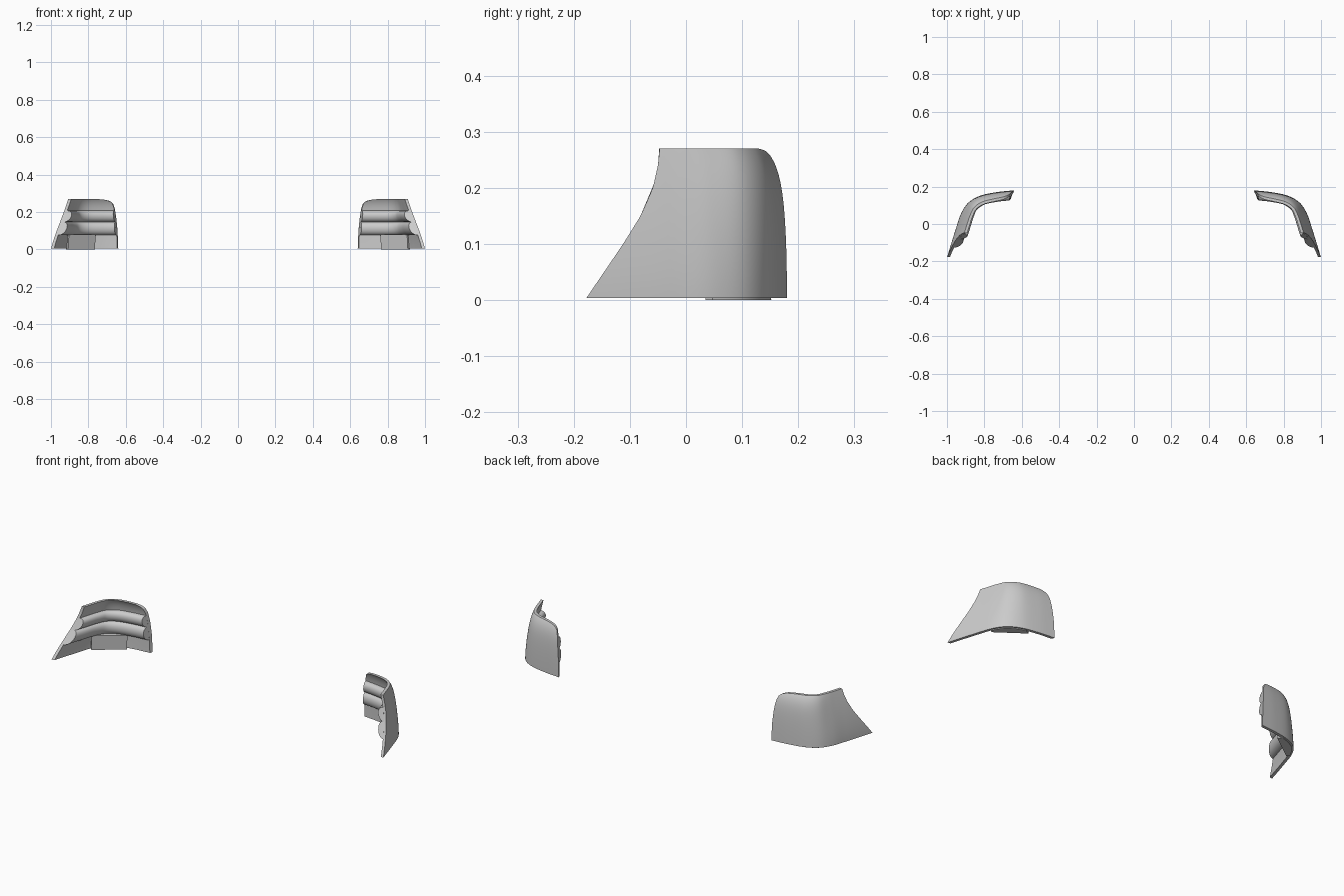
import bpy, bmesh, math
from mathutils import Vector

if "Cube" in bpy.data.objects:
    bpy.data.objects.remove(bpy.data.objects["Cube"])

H = 0.27
# plan of the outer face at ground level, front tip to back end
PLAN = [Vector(p) for p in [(1.0, -.18), (.976, -.10), (.951, -.02), (.925, .055),
                            (.885, .115), (.82, .152), (.73, .171), (.64, .18)]]
FRONT_Y = [(0, -.18), (.05, -.146), (.10, -.112), (.15, -.081), (.20, -.059), (.24, -.050), (.27, -.047)]
BACK_X = [(0, .64), (.10, .644), (.17, .651), (.22, .659), (.245, .668), (.258, .683), (.266, .712), (.27, .775)]


def table(t, z):
    z = min(max(z, t[0][0]), t[-1][0])
    for (a, p), (b, q) in zip(t, t[1:]):
        if z <= b:
            return p + (q - p) * (z - a) / (b - a)


def plan(u):
    # Catmull-Rom through the plan points
    n = len(PLAN) - 1
    i = min(int(u * n), n - 1)
    t = u * n - i
    b, c = PLAN[i], PLAN[i + 1]
    a = PLAN[i - 1] if i else 2 * b - c
    d = PLAN[i + 2] if i + 2 <= n else 2 * c - b
    return 0.5 * (2 * b + (c - a) * t + (2 * a - 5 * b + 4 * c - d) * t * t + (3 * b - a - 3 * c + d) * t ** 3)


def surf(u, z, depth=0):
    # leaning surface point, pushed inward by depth; the back leans less than the front
    u = min(max(u, 0), 1)
    t = (plan(min(u + .01, 1)) - plan(max(u - .01, 0))).normalized()
    inward = Vector((-t.y, t.x))
    w = min(max((u - .35) / .4, 0), 1)
    w = w * w * (3 - 2 * w)
    h = max(z, 0) / H
    lean = (1 - w) * .05 * h ** 1.6 + w * (.014 * h ** 2.5 + .02 * h ** 8)
    p = plan(u) + inward * (depth + lean)
    return Vector((p.x, p.y, z))


def solve(test):
    lo, hi = 0.0, 1.0
    for _ in range(25):
        m = (lo + hi) / 2
        lo, hi = (m, hi) if test(m) else (lo, m)
    return lo


def finish(name, bm, angle):
    bmesh.ops.recalc_face_normals(bm, faces=bm.faces)
    me = bpy.data.meshes.new(name)
    bm.to_mesh(me)
    bm.free()
    ob = bpy.data.objects.new(name, me)
    bpy.context.collection.objects.link(ob)
    bpy.ops.object.select_all(action='DESELECT')
    ob.select_set(True)
    bpy.context.view_layer.objects.active = ob
    bpy.ops.object.shade_smooth_by_angle(angle=math.radians(angle))
    m = ob.modifiers.new("mirror", 'MIRROR')
    m.use_mirror_merge = False


def sweep(name, section, steps, chamfer):
    # carry a closed (z, depth) section from the front edge to the back edge
    bm = bmesh.new()
    ends = []
    for z, d in section:
        fy, bx = table(FRONT_Y, z), table(BACK_X, z)
        ends.append((solve(lambda u: surf(u, z).y < fy), solve(lambda u: surf(u, z).x > bx)))
    rings = []
    for k in range(steps + 1):
        ring = []
        for (z, d), (u0, u1) in zip(section, ends):
            a = chamfer * d
            s = a + (1 - 2 * a) * k / steps
            ring.append(bm.verts.new(surf(u0 + (u1 - u0) * s, z, d)))
        rings.append(ring)
    n = len(section)
    for r, q in zip(rings, rings[1:]):
        for i in range(n):
            j = (i + 1) % n
            bm.faces.new((r[i], r[j], q[j], q[i]))
    for r in (rings[0], rings[-1]):
        for i in range(n // 2 - 1):
            bm.faces.new((r[i], r[i + 1], r[n - 2 - i], r[n - 1 - i]))
    finish(name, bm, 40)


# curved outer shell, rows packed closer near the rounded top corner
zs = [.004 + (H - .004) * (1 - (1 - i / 26) ** 1.8) for i in range(27)]
sweep("outer_shell", [(z, 0) for z in zs] + [(z, .015) for z in reversed(zs)], 40, .8)

# two padded ribs along the inside
for name, zc, half in (("lower_rib", .111, .036), ("upper_rib", .176, .031)):
    arc = []
    for i in range(12):
        a = math.pi * (i / 11 - .5)
        arc.append((zc + half * math.sin(a), .012 + .034 * max(math.cos(a), 0) ** .8))
    sweep(name, arc, 32, .8)

# flat pad bridging the inner corner at the base
bm = bmesh.new()
outline = [(.908, .035), (.765, .138)]
outline += [tuple(surf(.76 - .34 * i / 14, 0, .008).xy) for i in range(15)]
base = bm.faces.new([bm.verts.new((x, y, 0)) for x, y in outline])
top = bmesh.ops.extrude_face_region(bm, geom=[base])
bmesh.ops.translate(bm, vec=(-.004, -.003, .08), verts=[v for v in top["geom"] if isinstance(v, bmesh.types.BMVert)])
finish("base_pad", bm, 20)
